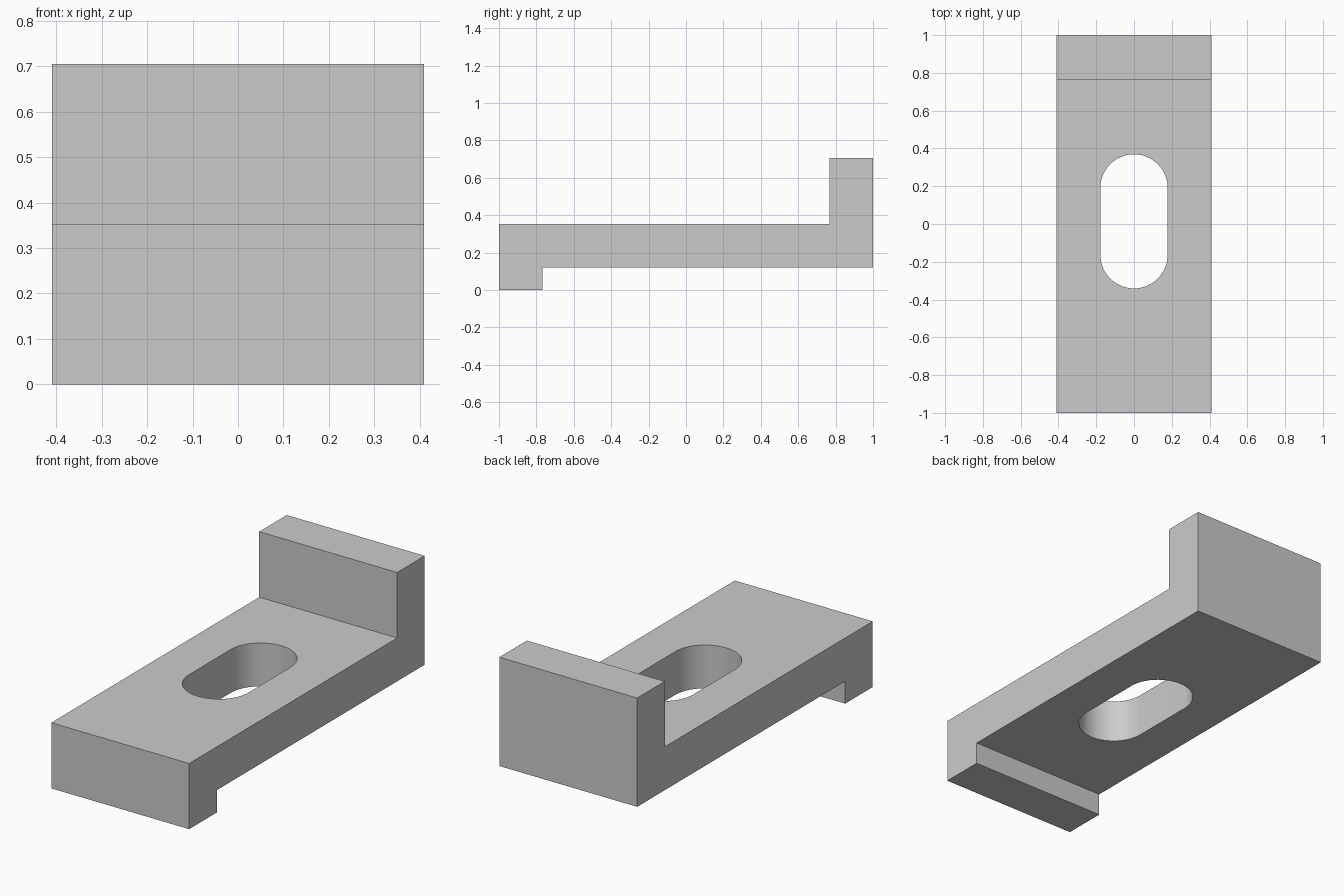
import bpy, bmesh
from math import sin, cos, pi

cube = bpy.data.objects.get("Cube")
if cube:
    bpy.data.objects.remove(cube, do_unlink=True)

# Plain grey
grey = bpy.data.materials.new("plain_grey")
grey.use_nodes = True
colour = (0.6, 0.6, 0.6, 1)
grey.diffuse_color = colour
grey.node_tree.nodes["Principled BSDF"].inputs["Base Color"].default_value = colour


def extrude_outline(name, points, offset):
    """Closed outline of 3D points swept along an offset into a solid."""
    bm = bmesh.new()
    face = bm.faces.new([bm.verts.new(p) for p in points])
    swept = bmesh.ops.extrude_face_region(bm, geom=[face])["geom"]
    verts = [g for g in swept if isinstance(g, bmesh.types.BMVert)]
    bmesh.ops.translate(bm, verts=verts, vec=offset)
    bmesh.ops.recalc_face_normals(bm, faces=bm.faces)
    mesh = bpy.data.meshes.new(name)
    bm.to_mesh(mesh)
    bm.free()
    mesh.materials.append(grey)
    obj = bpy.data.objects.new(name, mesh)
    bpy.context.collection.objects.link(obj)
    return obj


# Clamp body: side profile with a front foot below and a back wall above
half_width = 0.41
under, deck, height, step = 0.12, 0.353, 0.705, 0.766
profile = [(-1, 0), (-step, 0), (-step, under), (1, under),
           (1, height), (step, height), (step, deck), (-1, deck)]
body = extrude_outline("clamp_body", [(-half_width, y, z) for y, z in profile],
                       (2 * half_width, 0, 0))

# Rounded slot cutter
radius, straight, centre, segments = 0.178, 0.177, 0.014, 32
slot = []
for end in (0, 1):
    for i in range(segments + 1):
        a = pi * (end + i / segments)
        shift = -straight if end else straight
        slot.append((radius * cos(a), centre + shift + radius * sin(a), -0.2))
cutter = extrude_outline("slot_cutter", slot, (0, 0, 1))
cutter.hide_render = True

# Cut the slot, then drop the cutter
cut = body.modifiers.new("slot", 'BOOLEAN')
cut.operation = 'DIFFERENCE'
cut.solver = 'EXACT'
cut.object = cutter
bpy.ops.object.select_all(action='DESELECT')
bpy.context.view_layer.objects.active = body
body.select_set(True)
bpy.ops.object.modifier_apply(modifier=cut.name)
bpy.data.objects.remove(cutter, do_unlink=True)

# Smooth slot ends, crisp corners
bpy.ops.object.shade_smooth_by_angle(angle=pi / 6)
